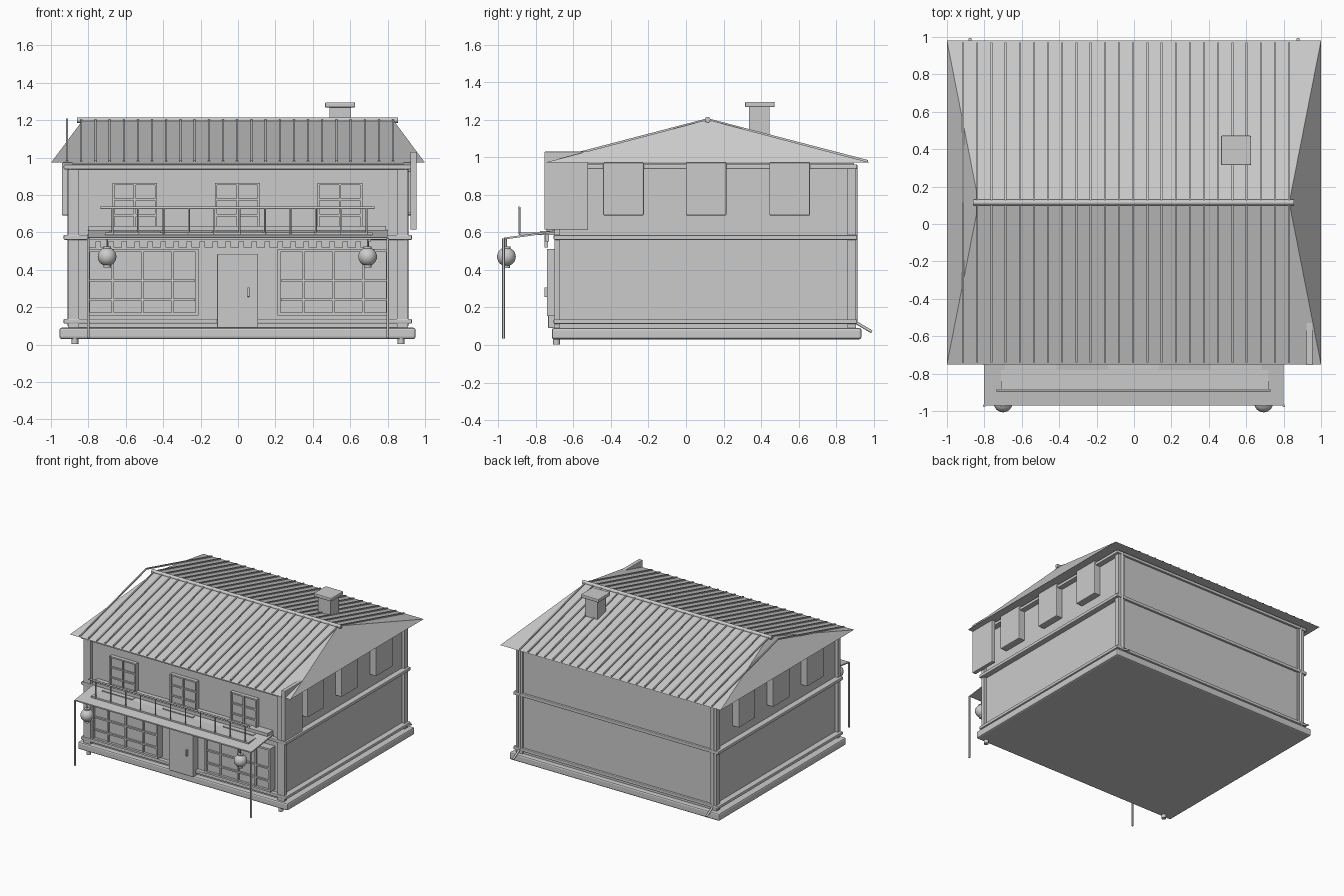
import bpy, bmesh, math
from mathutils import Vector

if "Cube" in bpy.data.objects:
    bpy.data.objects.remove(bpy.data.objects["Cube"], do_unlink=True)

GREY = (0.6, 0.6, 0.6, 1)
mat = bpy.data.materials.new("plain grey")
mat.use_nodes = True
mat.diffuse_color = GREY
mat.node_tree.nodes["Principled BSDF"].inputs["Base Color"].default_value = GREY


def finish(name, bm):
    bmesh.ops.recalc_face_normals(bm, faces=bm.faces)
    me = bpy.data.meshes.new(name)
    bm.to_mesh(me)
    bm.free()
    me.materials.append(mat)
    ob = bpy.data.objects.new(name, me)
    bpy.context.collection.objects.link(ob)
    return ob


def box(name, x, y, z, bevel=0):
    """Box from (low, high) pairs on each axis."""
    bm = bmesh.new()
    bmesh.ops.create_cube(bm, size=1)
    for v in bm.verts:
        v.co = [(a + b) / 2 + c * (b - a) for (a, b), c in zip((x, y, z), v.co)]
    if bevel:
        bmesh.ops.bevel(bm, geom=bm.edges[:], offset=bevel, segments=2, affect='EDGES', profile=0.5)
    return finish(name, bm)


def rod(name, a, b, r, sides=12):
    """Round rod between two points."""
    a, b = Vector(a), Vector(b)
    bm = bmesh.new()
    bmesh.ops.create_cone(bm, cap_ends=True, segments=sides, radius1=r, radius2=r, depth=(b - a).length)
    turn = (b - a).to_track_quat('Z', 'Y')
    for v in bm.verts:
        v.co = turn @ v.co + (a + b) / 2
    ob = finish(name, bm)
    for p in ob.data.polygons:
        p.use_smooth = len(p.vertices) == 4
    return ob


def prism(name, outline, x0, x1):
    """Extrude a (y, z) outline along x."""
    bm = bmesh.new()
    face = bm.faces.new([bm.verts.new((x0, y, z)) for y, z in outline])
    top = bmesh.ops.extrude_face_region(bm, geom=[face])["geom"]
    bmesh.ops.translate(bm, vec=(x1 - x0, 0, 0), verts=[v for v in top if isinstance(v, bmesh.types.BMVert)])
    return finish(name, bm)


# Base and walls
box("base_slab", (-0.955, 0.95), (-0.715, 0.935), (0.03, 0.09), 0.012)
box("house_walls", (-0.885, 0.885), (-0.675, 0.895), (0.08, 0.97))
for name, z0, z1 in (("sill_band", 0.112, 0.137), ("middle_band", 0.56, 0.586), ("upper_band", 0.937, 0.962)):
    box(name, (-0.932, 0.93), (-0.705, 0.912), (z0, z1), 0.005)

# Corner trim and drain spouts
for s in (-1, 1):
    xs = sorted((s * 0.85, s * 0.91))
    box("front_corner_trim", xs, (-0.70, -0.67), (0.09, 0.96))
    box("back_corner_trim", xs, (0.86, 0.905), (0.09, 0.96))
    rod("front_downspout", (s * 0.897, -0.687, 0.1), (s * 0.897, -0.687, 0.96), 0.014)
    rod("front_spout_foot", (s * 0.872, -0.69, 0.002), (s * 0.872, -0.69, 0.06), 0.018)
    rod("back_downspout", (s * 0.877, 0.905, 0.12), (s * 0.877, 0.905, 0.96), 0.01)
    rod("back_spout_foot", (s * 0.877, 0.905, 0.12), (s * 0.877, 0.99, 0.07), 0.008)

# Hipped roof
EAVE, RIDGE, RY, FRONT, BACK = 0.972, 1.2, 0.115, -0.75, 0.98
bm = bmesh.new()
fl, fr, br, bl = [bm.verts.new((x, y, EAVE)) for x, y in ((-1, FRONT), (1, FRONT), (1, BACK), (-1, BACK))]
rl, rr = [bm.verts.new((x, RY, RIDGE)) for x in (-0.83, 0.83)]
for vs in ((fl, fr, rr, rl), (br, bl, rl, rr), (fr, br, rr), (bl, fl, rl), (fl, bl, br, fr)):
    bm.faces.new(vs)
finish("hipped_roof", bm)

# Roof seams run the whole slope, even past the hips
for i in range(24):
    x = -0.914 + i * 0.0758
    outline = [(FRONT + 0.01, EAVE), (RY, RIDGE - 0.003), (BACK - 0.01, EAVE),
               (BACK - 0.01, EAVE + 0.013), (RY, RIDGE + 0.008), (FRONT + 0.01, EAVE + 0.013)]
    prism("roof_seam", outline, x - 0.005, x + 0.005)
rod("ridge_pole", (-0.86, RY, RIDGE), (0.855, RY, RIDGE), 0.015, 16)

# Chimney
box("chimney_stack", (0.49, 0.605), (0.335, 0.445), (1.08, 1.27))
box("chimney_cap", (0.465, 0.626), (0.315, 0.472), (1.267, 1.295), 0.006)

# Shop windows with glazing bars
for cx in (-0.51, 0.51):
    x0, x1 = cx - 0.298, cx + 0.298
    box("shop_window_pane", (x0 + 0.01, x1 - 0.01), (-0.72, -0.67), (0.16, 0.505))
    for z in (0.155, 0.495):
        box("shop_window_rail", (x0, x1), (-0.74, -0.67), (z, z + 0.016))
    for x in (x0, x1 - 0.016):
        box("shop_window_stile", (x, x + 0.016), (-0.74, -0.67), (0.155, 0.511))
    for dx in (-0.16, 0, 0.16):
        box("shop_window_bar", (cx + dx - 0.006, cx + dx + 0.006), (-0.732, -0.71), (0.165, 0.5))
    for z in (0.24, 0.343):
        box("shop_window_crossbar", (cx - 0.28, cx + 0.28), (-0.735, -0.71), (z - 0.006, z + 0.006))

# Door
box("door", (-0.112, 0.108), (-0.735, -0.67), (0.09, 0.485), 0.005)
box("door_top_strip", (-0.1, 0.096), (-0.741, -0.73), (0.455, 0.462))
box("door_handle", (0.05, 0.062), (-0.755, -0.73), (0.255, 0.306), 0.003)

# Upper front windows
for cx in (-0.552, -0.003, 0.545):
    x0, x1 = cx - 0.12, cx + 0.12
    box("upper_window_pane", (x0, x1), (-0.695, -0.67), (0.6, 0.865))
    for x in (x0, cx - 0.006, x1 - 0.012):
        box("upper_window_bar", (x, x + 0.012), (-0.71, -0.68), (0.6, 0.865))
    for z in (0.6, 0.685, 0.77, 0.853):
        box("upper_window_crossbar", (x0, x1), (-0.705, -0.68), (z, z + 0.012))
    box("upper_window_sill", (cx - 0.137, cx + 0.137), (-0.777, -0.68), (0.594, 0.606))

# Side windows, both sides
for s in (-1, 1):
    for y in (-0.333, 0.107, 0.552):
        box("side_window", sorted((s * 0.88, s * 0.942)), (y - 0.108, y + 0.108), (0.69, 0.972), 0.006)

# Side hanging board
box("hanging_board", (0.922, 0.955), (-0.755, -0.522), (0.615, 1.03), 0.004)
for z in (0.7, 0.93):
    rod("board_bracket", (0.88, -0.64, z), (0.93, -0.64, z), 0.008)

# Porch canopy on thin posts
prism("porch_canopy", [(-0.97, 0.562), (-0.68, 0.602), (-0.68, 0.612), (-0.97, 0.572)], -0.803, 0.8)
box("canopy_wall_beam", (-0.8, 0.79), (-0.745, -0.67), (0.61, 0.635))
for s in (-1, 1):
    rod("porch_post", (s * 0.8, -0.972, 0.035), (s * 0.8, -0.972, 0.568), 0.007)

# Slatted fringe below the canopy
box("fringe_bar", (-0.79, 0.71), (-0.75, -0.73), (0.55, 0.597))
for i in range(22):
    x = -0.782 + i * 0.0695
    box("fringe_slat", (x - 0.022, x + 0.022), (-0.755, -0.735), (0.52, 0.59))

# Balcony floor and railing
box("balcony_floor", (-0.712, 0.718), (-0.89, -0.67), (0.585, 0.598))
rod("balcony_handrail", (-0.735, -0.888, 0.731), (0.73, -0.888, 0.731), 0.007)
for i in range(11):
    x = -0.67 + i * 0.1358
    rod("baluster", (x, -0.888, 0.59), (x, -0.888, 0.731), 0.005, 8)

# Round lanterns
for x in (-0.7, 0.693):
    bm = bmesh.new()
    bmesh.ops.create_uvsphere(bm, u_segments=24, v_segments=12, radius=0.05)
    bmesh.ops.translate(bm, vec=(x, -0.957, 0.47), verts=bm.verts)
    lantern = finish("lantern_globe", bm)
    for p in lantern.data.polygons:
        p.use_smooth = True
    rod("lantern_cap", (x, -0.957, 0.51), (x, -0.957, 0.524), 0.022)
    rod("lantern_foot", (x, -0.957, 0.411), (x, -0.957, 0.428), 0.02)
    rod("lantern_cord", (x, -0.957, 0.52), (x, -0.957, 0.567), 0.004, 8)
